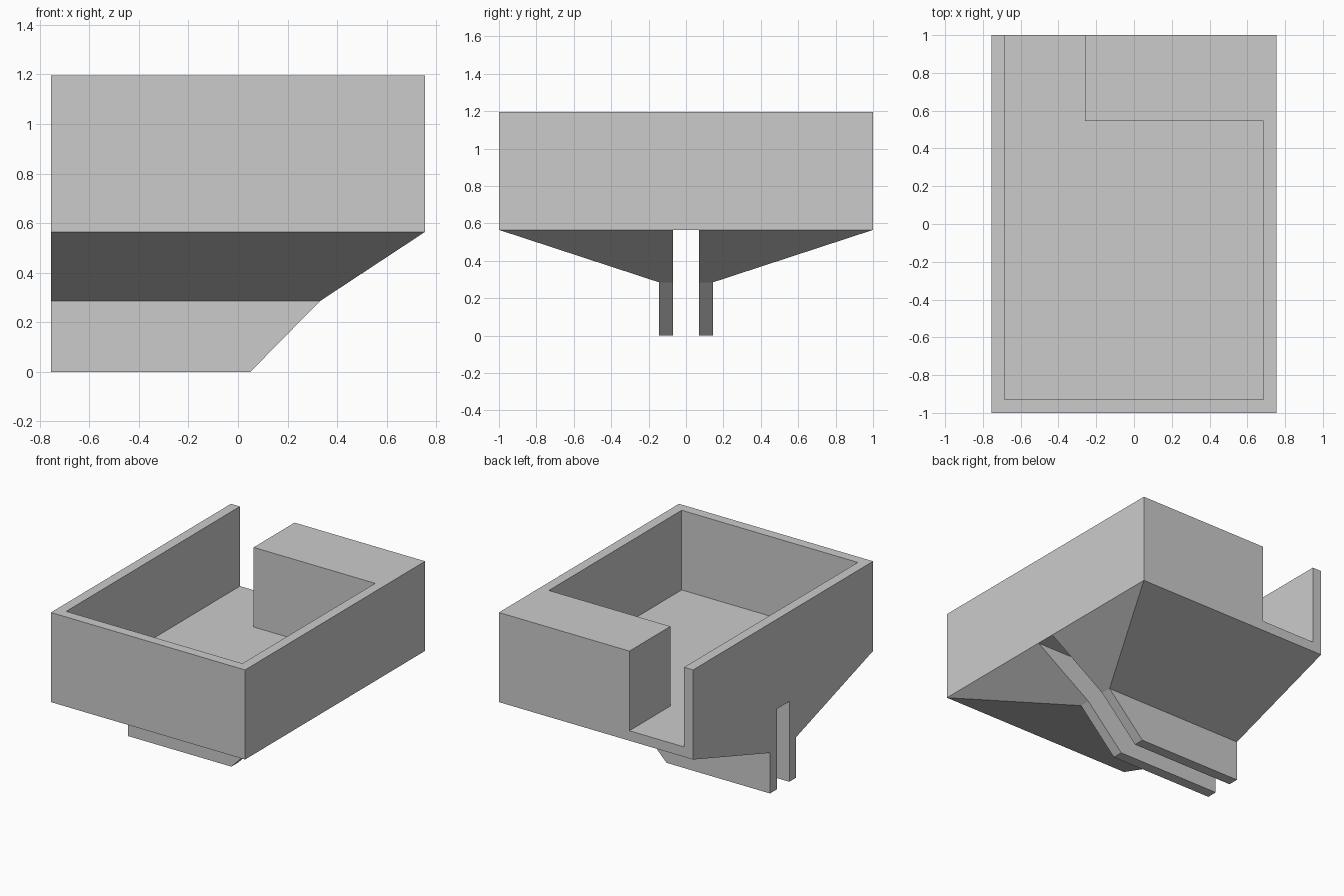
import bpy, bmesh

cube = bpy.data.objects.get("Cube")
if cube:
    bpy.data.objects.remove(cube, do_unlink=True)

grey = bpy.data.materials.new("plain_grey")
grey.use_nodes = True
colour = (0.6, 0.6, 0.6, 1)
grey.diffuse_color = colour
grey.node_tree.nodes["Principled BSDF"].inputs["Base Color"].default_value = colour

# Overall dimensions
X, Y = 0.755, 1.0
BASE, FLOOR, TOP = 0.565, 0.635, 1.195
WALL = 0.07


def finish(name, bm):
    bmesh.ops.recalc_face_normals(bm, faces=bm.faces[:])
    mesh = bpy.data.meshes.new(name)
    bm.to_mesh(mesh)
    bm.free()
    mesh.materials.append(grey)
    obj = bpy.data.objects.new(name, mesh)
    bpy.context.collection.objects.link(obj)
    return obj


def prism(name, outline, z0, z1):
    bm = bmesh.new()
    face = bm.faces.new([bm.verts.new((x, y, z0)) for x, y in outline])
    new = bmesh.ops.extrude_face_region(bm, geom=[face])["geom"]
    verts = [v for v in new if isinstance(v, bmesh.types.BMVert)]
    bmesh.ops.translate(bm, verts=verts, vec=(0, 0, z1 - z0))
    return finish(name, bm)


# Open tray: solid block with an L-shaped pocket that runs out through the back
tray = prism("tray", [(-X, -Y), (X, -Y), (X, Y), (-X, Y)], BASE, TOP)
left, right, front = WALL - X, X - WALL, WALL - Y
pocket = prism("pocket_cutter",
               [(left, front), (right, front), (right, 0.545), (-0.26, 0.545),
                (-0.26, Y + 0.1), (left, Y + 0.1)], FLOOR, TOP + 0.1)
pocket.hide_render = True
cut = tray.modifiers.new("pocket", 'BOOLEAN')
cut.object = pocket
cut.solver = 'EXACT'
bpy.context.view_layer.objects.active = tray
bpy.ops.object.modifier_apply(modifier=cut.name)
bpy.data.objects.remove(pocket, do_unlink=True)


# Tapered underside and hanging fin, one on each side of the central slot
def support(name, side):
    slot, fin = 0.07, 0.145
    bm = bmesh.new()
    rings = []
    for x, y, z in [(X, Y, BASE), (0.33, fin, 0.285), (0.05, fin, 0)]:
        corners = [(-X, slot), (x, slot), (x, y), (-X, y)]
        rings.append([bm.verts.new((cx, side * cy, z)) for cx, cy in corners])
    for upper, lower in zip(rings, rings[1:]):
        for i in range(4):
            j = (i + 1) % 4
            bm.faces.new((upper[i], upper[j], lower[j], lower[i]))
    bm.faces.new(rings[0])
    bm.faces.new(rings[-1])
    bmesh.ops.dissolve_limit(bm, angle_limit=0.01, verts=bm.verts[:], edges=bm.edges[:])
    return finish(name, bm)


support("front_support", -1)
support("back_support", 1)
